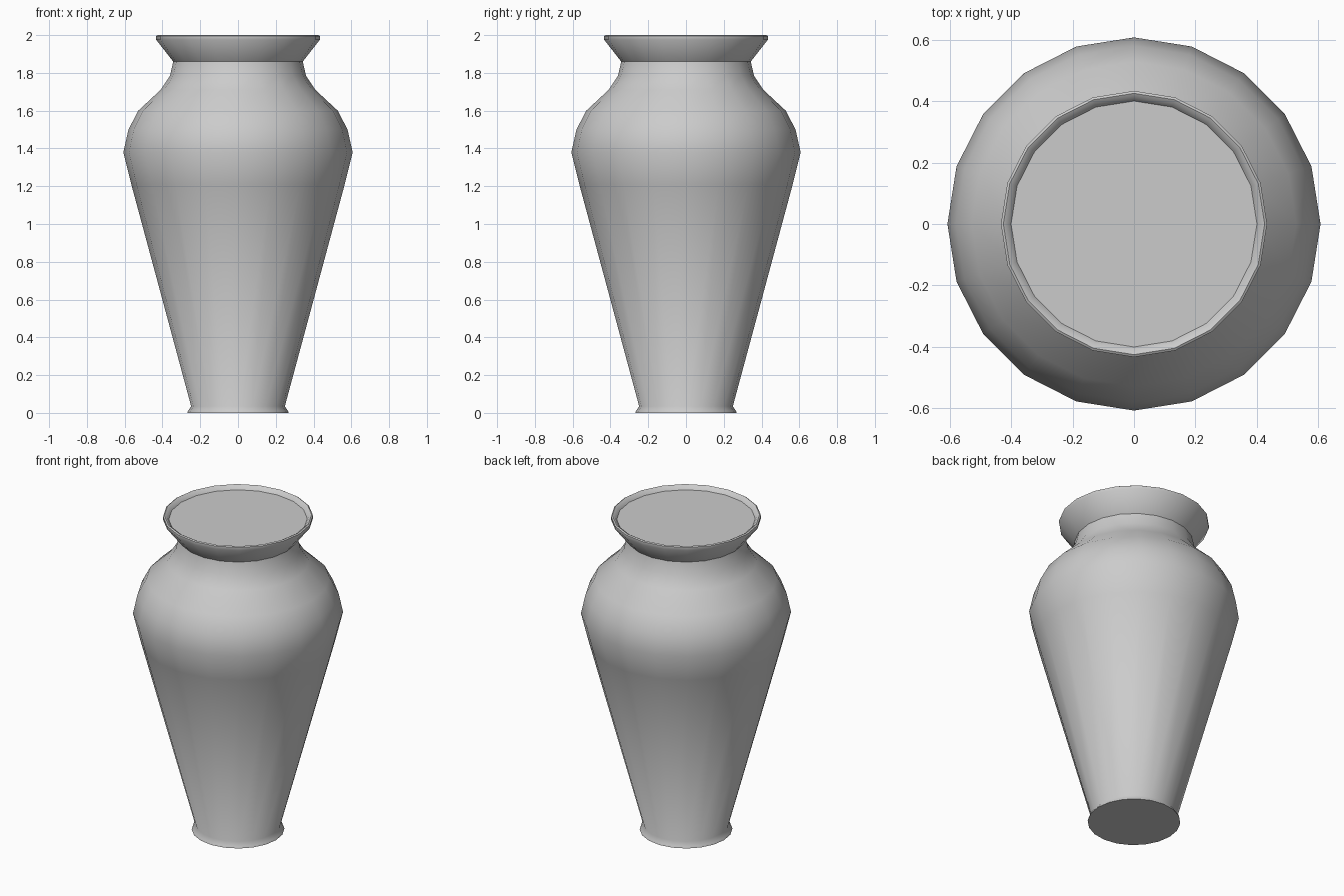
import bpy, bmesh, math

if "Cube" in bpy.data.objects:
    bpy.data.objects.remove(bpy.data.objects["Cube"])

SIDES = 20

# Outline from foot to lid: (radius, height)
profile = [
    (0.268, 0.0), (0.265, 0.01), (0.248, 0.035),            # foot
    (0.565, 1.21), (0.607, 1.38), (0.58, 1.50),             # body
    (0.528, 1.60), (0.41, 1.71), (0.36, 1.785),             # shoulder
    (0.343, 1.86), (0.433, 1.975), (0.433, 1.995),          # neck and lip
    (0.425, 2.0), (0.412, 1.993), (0.40, 1.975),            # rim, down to the filling
]

bm = bmesh.new()
rings = []
for r, z in profile:
    rings.append([bm.verts.new((r * math.cos(2 * math.pi * i / SIDES),
                                r * math.sin(2 * math.pi * i / SIDES), z))
                  for i in range(SIDES)])

# Walls
for low, high in zip(rings, rings[1:]):
    for i in range(SIDES):
        j = (i + 1) % SIDES
        bm.faces.new((low[i], low[j], high[j], high[i]))

# Flat base and flat top disc
bm.faces.new(rings[0][::-1])
bm.faces.new(rings[-1])

mesh = bpy.data.meshes.new("vase")
bm.to_mesh(mesh)
bm.free()
vase = bpy.data.objects.new("vase", mesh)
bpy.context.collection.objects.link(vase)

# Smooth walls, sharp base and lip
bpy.context.view_layer.objects.active = vase
vase.select_set(True)
bpy.ops.object.shade_smooth_by_angle(angle=math.radians(50))
